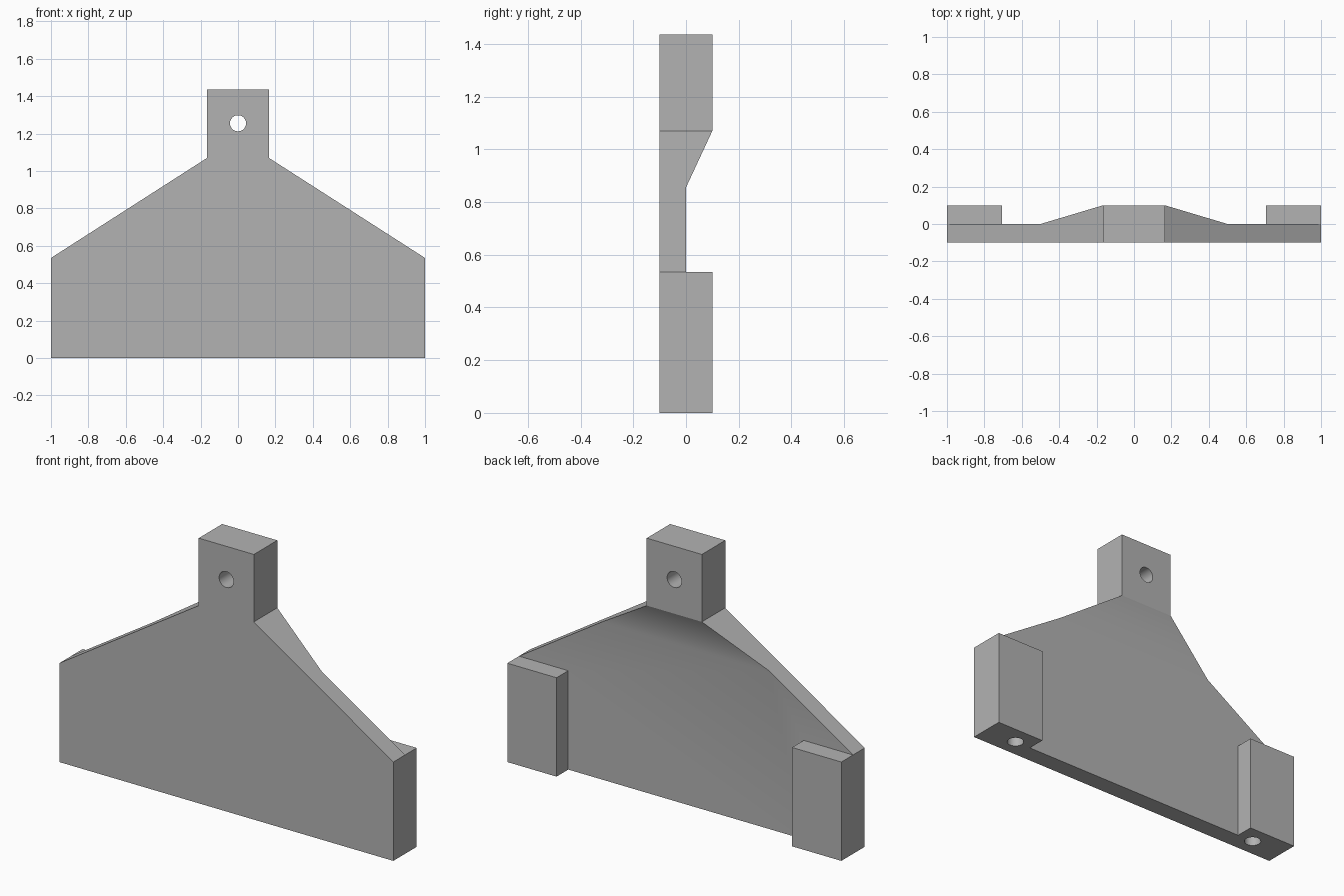
import bpy
import bmesh
import math
from mathutils import Matrix

cube = bpy.data.objects.get("Cube")
if cube:
    bpy.data.objects.remove(cube, do_unlink=True)

grey = bpy.data.materials.new("plain grey")
colour = (0.45, 0.45, 0.45, 1)
grey.diffuse_color = colour
grey.use_nodes = True
grey.node_tree.nodes["Principled BSDF"].inputs["Base Color"].default_value = colour

FRONT, BACK = -0.1, 0.1
TAB_Z = 1.07


def make_object(name, bm):
    bmesh.ops.recalc_face_normals(bm, faces=bm.faces)
    mesh = bpy.data.meshes.new(name)
    bm.to_mesh(mesh)
    bm.free()
    mesh.materials.append(grey)
    obj = bpy.data.objects.new(name, mesh)
    bpy.context.collection.objects.link(obj)
    return obj


def make_box(name, low, high):
    bm = bmesh.new()
    size = [b - a for a, b in zip(low, high)]
    centre = [(a + b) / 2 for a, b in zip(low, high)]
    bmesh.ops.create_cube(
        bm, size=1, matrix=Matrix.Translation(centre) @ Matrix.Diagonal((*size, 1)))
    return make_object(name, bm)


def make_drill(name, centre, length, axis):
    bm = bmesh.new()
    turn = Matrix.Rotation(math.pi / 2, 4, "X") if axis == "y" else Matrix()
    bmesh.ops.create_cone(
        bm, cap_ends=True, segments=40, radius1=0.043, radius2=0.043,
        depth=length, matrix=Matrix.Translation(centre) @ turn)
    return make_object(name, bm)


def combine(target, tool, operation):
    mod = target.modifiers.new(tool.name, "BOOLEAN")
    mod.operation = operation
    mod.solver = "EXACT"
    mod.object = tool
    bpy.context.view_layer.objects.active = target
    bpy.ops.object.modifier_apply(modifier=mod.name)
    bpy.data.objects.remove(tool, do_unlink=True)


# Tapered plate that thickens into the hanging tab: half width, back y, height
levels = [(1, 0, 0), (1, 0, 0.535), (0.5, 0, 0.855),
          (0.165, BACK, TAB_Z), (0.165, BACK, 1.435)]
bm = bmesh.new()
rings = [[bm.verts.new(co) for co in
          ((-w, FRONT, z), (w, FRONT, z), (w, back, z), (-w, back, z))]
         for w, back, z in levels]
for lower, upper in zip(rings, rings[1:]):
    for i in range(4):
        j = (i + 1) % 4
        bm.faces.new((lower[i], lower[j], upper[j], upper[i]))
bm.faces.new(rings[0])
bm.faces.new(rings[-1])
bracket = make_object("bracket", bm)

# Square pads on the back, with a blind hole up into each foot
for side, sign in (("left", 1), ("right", -1)):
    xs = sorted((sign * 0.705, sign))
    pad = make_box(side + "_pad", (xs[0], -0.05, 0), (xs[1], BACK, 0.535))
    combine(bracket, pad, "UNION")
    drill = make_drill(side + "_foot_drill", (sign * 0.803, 0, 0.1), 0.4, "z")
    combine(bracket, drill, "DIFFERENCE")

# Hanging hole through the tab
combine(bracket, make_drill("tab_drill", (0, 0, 1.255), 0.5, "y"), "DIFFERENCE")

# Merge coplanar faces
bm = bmesh.new()
bm.from_mesh(bracket.data)
bmesh.ops.remove_doubles(bm, verts=bm.verts, dist=0.0001)
bmesh.ops.dissolve_limit(bm, angle_limit=math.radians(0.5),
                         verts=bm.verts, edges=bm.edges)
bm.to_mesh(bracket.data)
bm.free()

# Smooth ramp and holes, crisp edge under the tab
bpy.ops.object.select_all(action="DESELECT")
bracket.select_set(True)
bpy.context.view_layer.objects.active = bracket
bpy.ops.object.shade_smooth_by_angle(angle=math.radians(30))
verts = bracket.data.vertices
for edge in bracket.data.edges:
    if all(abs(verts[v].co.z - TAB_Z) < 0.001 for v in edge.vertices):
        edge.use_edge_sharp = True
